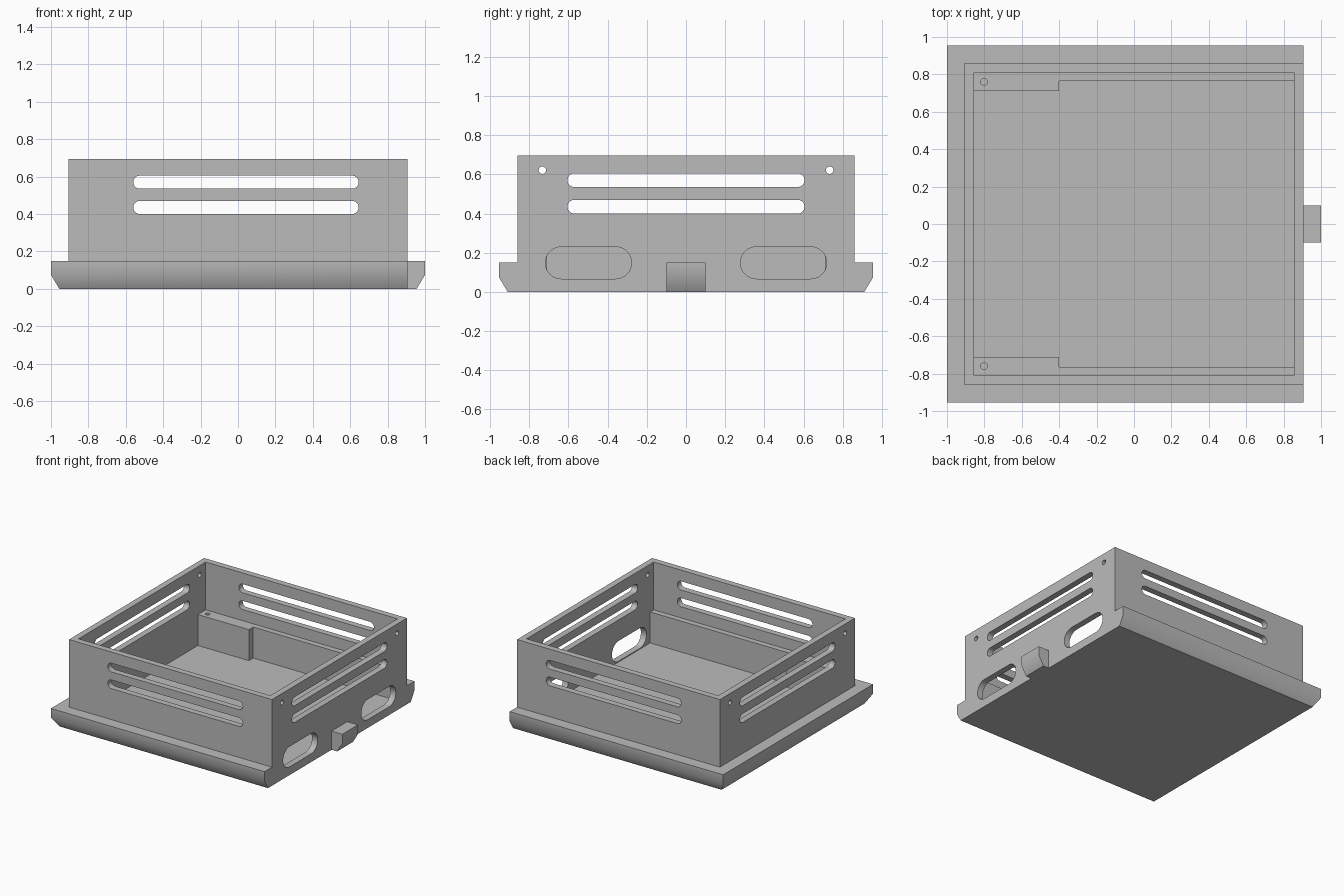
import bpy, bmesh, math
from mathutils import Matrix, Vector

cube = bpy.data.objects.get("Cube")
if cube:
    bpy.data.objects.remove(cube, do_unlink=True)

grey = bpy.data.materials.new("plain grey")
grey.use_nodes = True
grey.diffuse_color = (0.5, 0.5, 0.5, 1)
grey.node_tree.nodes["Principled BSDF"].inputs["Base Color"].default_value = (0.5, 0.5, 0.5, 1)

HALF_X, HALF_Y, WALL, TOP = 0.905, 0.86, 0.05, 0.695
FLOOR, RIM_TOP, CHAMFER = 0.06, 0.15, 0.045


def make_object(name, bm):
    bmesh.ops.recalc_face_normals(bm, faces=bm.faces)
    mesh = bpy.data.meshes.new(name)
    bm.to_mesh(mesh)
    bm.free()
    mesh.materials.append(grey)
    obj = bpy.data.objects.new(name, mesh)
    bpy.context.collection.objects.link(obj)
    return obj


def loft(name, rings):
    """Solid skinned through matching rings of points."""
    bm = bmesh.new()
    loops = [[bm.verts.new(p) for p in ring] for ring in rings]
    n = len(loops[0])
    for a, b in zip(loops, loops[1:]):
        for i in range(n):
            j = (i + 1) % n
            bm.faces.new((a[i], a[j], b[j], b[i]))
    bm.faces.new(loops[0][::-1])
    bm.faces.new(loops[-1])
    return make_object(name, bm)


def rect(x0, x1, y0, y1, z):
    return [(x0, y0, z), (x1, y0, z), (x1, y1, z), (x0, y1, z)]


def box(name, x0, x1, y0, y1, z0, z1):
    return loft(name, [rect(x0, x1, y0, y1, z) for z in (z0, z1)])


def chamfered_slab(name, x0, x1, y0, y1, left=0, right=0, sides=0):
    """Slab whose chosen lower edges slope inwards."""
    levels = ((0, CHAMFER), (0.075, 0), (RIM_TOP, 0))
    return loft(name, [rect(x0 + left * c, x1 - right * c, y0 + sides * c, y1 - sides * c, z)
                       for z, c in levels])


def slot(axis, u0, u1, z0, z1, d0, d1):
    """Round-ended cutter running along an axis from d0 to d1."""
    r, steps = (z1 - z0) / 2, 16
    outline = []
    for centre, start in ((u1 - r, -math.pi / 2), (u0 + r, math.pi / 2)):
        # a plain round hole needs no straight part
        last = steps if u1 - u0 < 2 * r + 1e-4 else steps + 1
        for i in range(last):
            t = start + math.pi * i / steps
            outline.append((centre + r * math.cos(t), z0 + r + r * math.sin(t)))
    place = {"x": lambda u, z, d: (d, u, z), "y": lambda u, z, d: (u, d, z),
             "z": lambda u, z, d: (u, z, d)}[axis]
    return loft("cutter", [[place(u, z, d) for u, z in outline] for d in (d0, d1)])


def combine(obj, other, operation):
    mod = obj.modifiers.new(operation.title(), "BOOLEAN")
    mod.operation, mod.solver, mod.object = operation, "EXACT", other
    bpy.context.view_layer.objects.active = obj
    bpy.ops.object.modifier_apply(modifier=mod.name)
    bpy.data.objects.remove(other, do_unlink=True)


# Open tray: chamfered rim on three sides joined to the walls, then hollowed
tray = chamfered_slab("tray", -1, HALF_X, -0.955, 0.955, left=1, sides=1)
combine(tray, box("walls", -HALF_X, HALF_X, -HALF_Y, HALF_Y, 0.1, TOP), "UNION")
IN_X, IN_Y = HALF_X - WALL, HALF_Y - WALL
combine(tray, box("cavity", -IN_X, IN_X, -IN_Y, IN_Y, FLOOR, 1), "DIFFERENCE")

# Vent slots through all four walls
for z0, z1 in ((0.4, 0.47), (0.535, 0.605)):
    combine(tray, slot("y", -0.56, 0.645, z0, z1, -1.2, 1.2), "DIFFERENCE")
    combine(tray, slot("x", -0.605, 0.605, z0, z1, -1.2, 1.2), "DIFFERENCE")

# Screw holes through both end walls, and cable openings in one of them
for s in (-1, 1):
    y = 0.733 * s
    combine(tray, slot("x", y - 0.019, y + 0.019, 0.602, 0.64, -1.2, 1.2), "DIFFERENCE")
    y = 0.498 * s
    combine(tray, slot("x", y - 0.22, y + 0.22, 0.067, 0.23, 0.7, 1.2), "DIFFERENCE")

# Tab at the middle of the open end
tab = chamfered_slab("tab", HALF_X, 1, -0.1, 0.1, right=1)

# Stepped ledges along the side walls, each with a screw hole in its wide part
ledges = []
for s, side in ((-1, "front"), (1, "back")):
    plan = [(-IN_X, IN_Y), (IN_X, IN_Y), (IN_X, 0.765), (-0.4, 0.765), (-0.4, 0.71), (-IN_X, 0.71)]
    ledge = loft(side + "_ledge", [[(x, y * s, z) for x, y in plan] for z in (FLOOR, 0.31)])
    y = 0.76 * s
    combine(ledge, slot("z", -0.82, -0.784, y - 0.018, y + 0.018, 0.1, 0.5), "DIFFERENCE")
    ledges.append(ledge)

# Soft shading over the shallow rim bend and round slot ends
for obj in [tray, tab] + ledges:
    bpy.ops.object.select_all(action="DESELECT")
    obj.select_set(True)
    bpy.context.view_layer.objects.active = obj
    bpy.ops.object.shade_smooth_by_angle(angle=math.radians(40))
